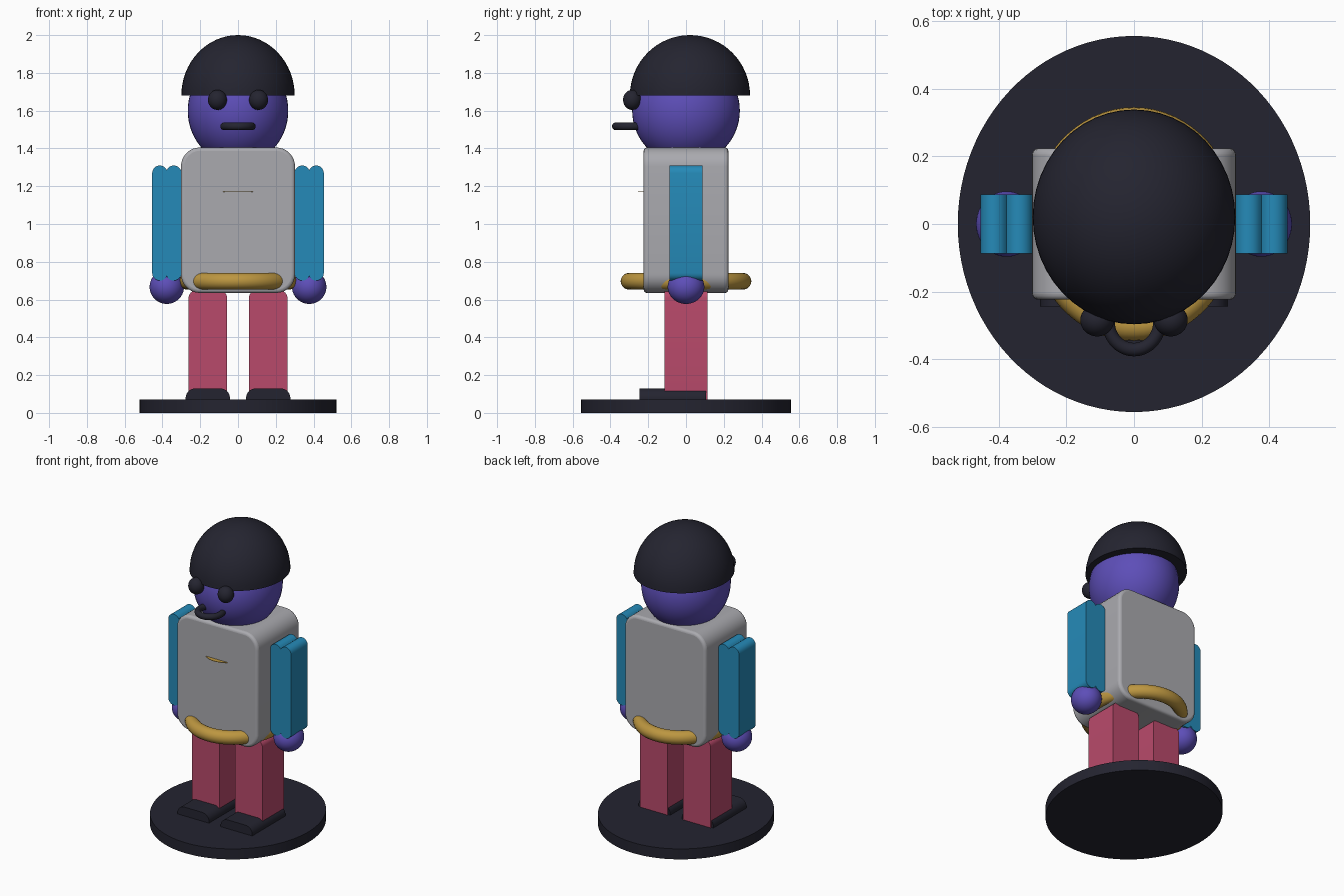
import bpy
import bmesh
from math import sin, cos, acos, radians, pi, degrees
from mathutils import Matrix, Vector

if "Cube" in bpy.data.objects:
    bpy.data.objects.remove(bpy.data.objects["Cube"])


def material(name, r, g, b):
    """Flat material from 0-255 display values."""
    lin = [(c / 255 / 12.92 if c < 11 else ((c / 255 + 0.055) / 1.055) ** 2.4) for c in (r, g, b)]
    m = bpy.data.materials.new(name)
    m.use_nodes = True
    m.diffuse_color = (*lin, 1)
    m.node_tree.nodes["Principled BSDF"].inputs["Base Color"].default_value = (*lin, 1)
    return m


DARK = material("charcoal", 36, 36, 48)
PURPLE = material("purple", 93, 78, 184)
GREY = material("light grey", 170, 170, 175)
BLUE = material("blue", 37, 138, 184)
RED = material("raspberry", 185, 74, 107)
GOLD = material("gold", 188, 150, 64)


def finish(name, bm, mat, smooth=True):
    bmesh.ops.recalc_face_normals(bm, faces=bm.faces)
    me = bpy.data.meshes.new(name)
    bm.to_mesh(me)
    bm.free()
    me.materials.append(mat)
    ob = bpy.data.objects.new(name, me)
    bpy.context.collection.objects.link(ob)
    if smooth:
        bpy.ops.object.select_all(action='DESELECT')
        ob.select_set(True)
        bpy.context.view_layer.objects.active = ob
        bpy.ops.object.shade_smooth_by_angle(angle=radians(35))
    return ob


def ellipsoid(name, centre, radii, mat, half=False):
    bm = bmesh.new()
    bmesh.ops.create_uvsphere(bm, u_segments=48, v_segments=32, radius=1)
    if half:
        bmesh.ops.bisect_plane(bm, geom=bm.verts[:] + bm.edges[:] + bm.faces[:], dist=1e-4,
                               plane_co=(0, 0, 0), plane_no=(0, 0, 1), clear_inner=True)
        bmesh.ops.holes_fill(bm, edges=[e for e in bm.edges if e.is_boundary], sides=0)
    bmesh.ops.transform(bm, matrix=Matrix.Translation(centre) @ Matrix.Diagonal((*radii, 1)), verts=bm.verts)
    return finish(name, bm, mat)


def ring(name, centre, rx, ry, tube, mat):
    """Horizontal elliptical ring; rx and ry are the outer radii."""
    bm = bmesh.new()
    major = ry - tube
    circle = bmesh.ops.create_circle(bm, segments=20, radius=tube,
                                     matrix=Matrix.Translation((major, 0, 0)) @ Matrix.Rotation(pi / 2, 4, 'X'))
    bmesh.ops.spin(bm, geom=bm.edges[:], cent=(0, 0, 0), axis=(0, 0, 1), angle=2 * pi, steps=64,
                   use_merge=True)
    bmesh.ops.remove_doubles(bm, verts=bm.verts, dist=1e-4)
    bmesh.ops.transform(bm, matrix=Matrix.Translation(centre) @ Matrix.Diagonal((rx / ry, 1, 1, 1)), verts=bm.verts)
    return finish(name, bm, mat)


def arc(cx, cz, r, a0, a1, steps=8):
    return [(cx + r * cos(radians(a0 + (a1 - a0) * i / steps)),
             cz + r * sin(radians(a0 + (a1 - a0) * i / steps))) for i in range(steps + 1)]


def rounded(x0, x1, z0, z1, r):
    """Rounded rectangle outline in the x-z plane."""
    return (arc(x1 - r, z1 - r, r, 0, 90) + arc(x0 + r, z1 - r, r, 90, 180)
            + arc(x0 + r, z0 + r, r, 180, 270) + arc(x1 - r, z0 + r, r, 270, 360))


def lobed(cx, z0, z1, c, r):
    """Outline with two rounded lobes and a groove between, at both ends."""
    n = degrees(acos(c / r))
    top, low = z1 - r, z0 + r
    return (arc(cx + c, top, r, 0, 180 - n) + arc(cx - c, top, r, n, 180)[1:]
            + arc(cx - c, low, r, 180, 360 - n) + arc(cx + c, low, r, 180 + n, 360)[1:])


def prism(name, outline, y0, y1, mat, soften=0):
    bm = bmesh.new()
    face = bm.faces.new([bm.verts.new((x, y0, z)) for x, z in outline])
    out = bmesh.ops.extrude_face_region(bm, geom=[face], use_keep_orig=True)
    bmesh.ops.translate(bm, vec=(0, y1 - y0, 0), verts=[v for v in out["geom"] if isinstance(v, bmesh.types.BMVert)])
    bmesh.ops.remove_doubles(bm, verts=bm.verts, dist=1e-5)
    ob = finish(name, bm, mat)
    if soften:
        mod = ob.modifiers.new("soft_edges", 'BEVEL')
        mod.width = soften
        mod.segments = 4
        mod.limit_method = 'ANGLE'
        mod.angle_limit = radians(40)
    return ob


def disc(name, centre, rx, ry, height, mat):
    bm = bmesh.new()
    bmesh.ops.create_cone(bm, cap_ends=True, segments=96, radius1=1, radius2=1, depth=1)
    bmesh.ops.transform(bm, matrix=Matrix.Translation(centre) @ Matrix.Diagonal((rx, ry, height, 1)), verts=bm.verts)
    return finish(name, bm, mat)


# Stand
disc("base", (0, 0, 0.035), 0.522, 0.557, 0.07, DARK)

# Body with belt and a thin chest badge
prism("torso", rounded(-0.302, 0.302, 0.635, 1.405, 0.1), -0.224, 0.224, GREY, soften=0.018)
ring("belt", (0, 0, 0.697), 0.31, 0.346, 0.044, GOLD)
disc("chest_badge", (0, -0.135, 1.17), 0.12, 0.12, 0.002, GOLD)

# Head, cap and face
ellipsoid("head", (0, 0, 1.6), (0.266, 0.285, 0.285), PURPLE)
ellipsoid("cap", (0, 0.021, 1.68), (0.3, 0.318, 0.32), DARK, half=True)
ring("mouth", (0, -0.292, 1.517), 0.094, 0.1, 0.02, DARK)

# Paired parts
for side, s in (("left", 1), ("right", -1)):
    ellipsoid(side + "_eye", (s * 0.109, -0.285, 1.657), (0.05, 0.048, 0.053), DARK)
    prism(side + "_arm", lobed(s * 0.377, 0.7, 1.31, 0.037, 0.0405), -0.088, 0.088, BLUE)
    ellipsoid(side + "_hand", (s * 0.377, 0, 0.667), (0.091, 0.097, 0.09), PURPLE)
    x = s * 0.16
    prism(side + "_leg", rounded(x - 0.102, x + 0.102, 0.02, 0.648, 0.04), -0.115, 0.114, RED)
    prism(side + "_foot", rounded(x - 0.117, x + 0.117, 0.02, 0.129, 0.05), -0.245, 0.106, DARK)
